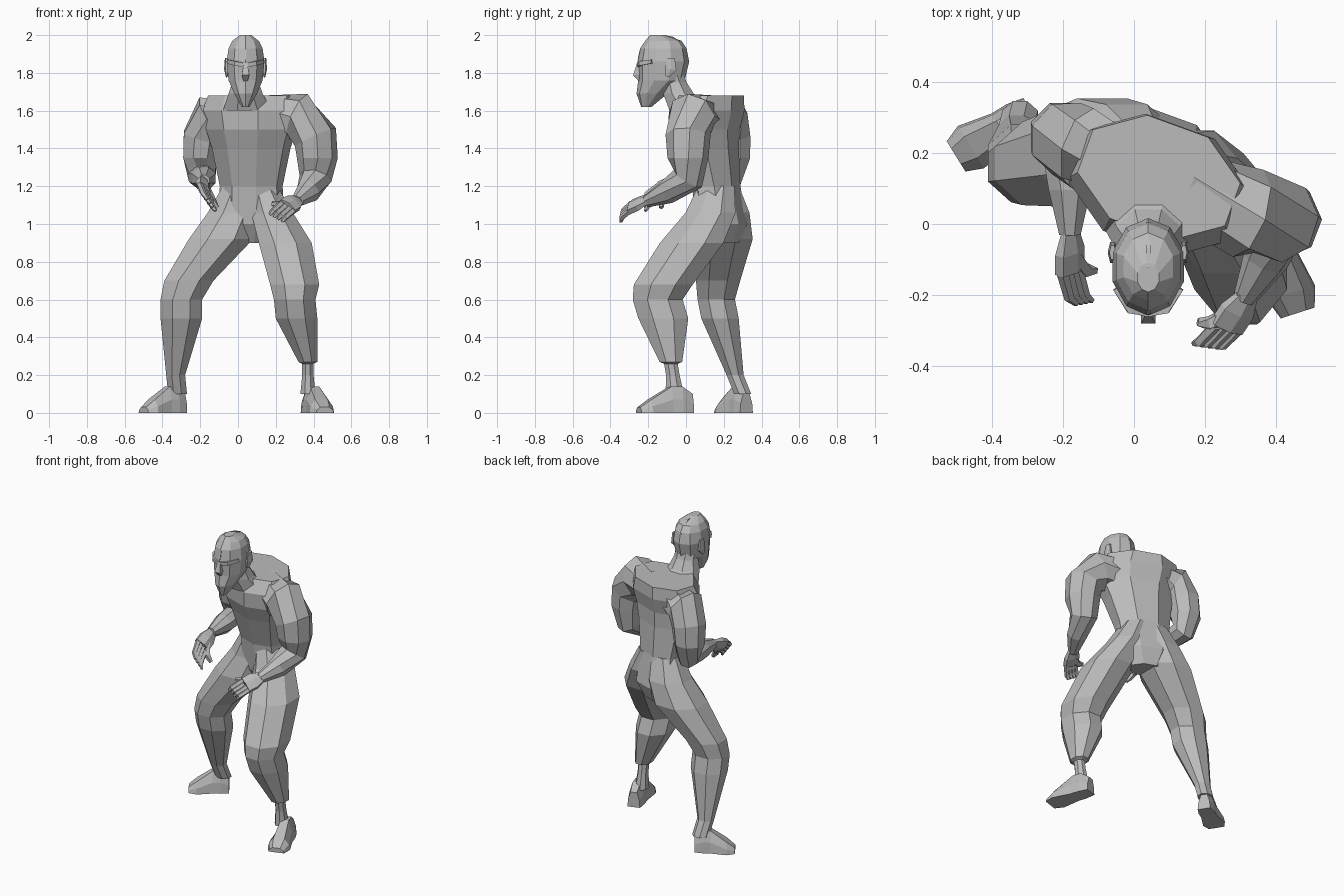
import bpy
import bmesh
from math import cos, sin, pi, radians
from mathutils import Vector, Matrix

cube = bpy.data.objects.get("Cube")
if cube:
    bpy.data.objects.remove(cube, do_unlink=True)

grey = bpy.data.materials.new("plain grey")
grey.use_nodes = True
grey.diffuse_color = (.5, .5, .5, 1)
shader = grey.node_tree.nodes["Principled BSDF"]
shader.inputs["Base Color"].default_value = grey.diffuse_color

X_AXIS, Y_AXIS, Z_AXIS = Matrix.Identity(3)


def skin(name, rings):
    """Bridge a list of point rings into a closed flat-shaded mesh."""
    bm = bmesh.new()
    loops = [[bm.verts.new(point) for point in ring] for ring in rings]
    for low, high in zip(loops, loops[1:]):
        for i in range(len(low)):
            bm.faces.new((low[i - 1], low[i], high[i], high[i - 1]))
    bm.faces.new(loops[0])
    bm.faces.new(loops[-1])
    bmesh.ops.recalc_face_normals(bm, faces=bm.faces)
    mesh = bpy.data.meshes.new(name)
    bm.to_mesh(mesh)
    bm.free()
    mesh.materials.append(grey)
    part = bpy.data.objects.new(name, mesh)
    bpy.context.collection.objects.link(part)


def oval(centre, across, along, half_width, half_depth, sides):
    """Polygon whose flats touch the given half sizes."""
    grow = 1 / cos(pi / sides)
    angles = [2 * pi * (i + .5) / sides for i in range(sides)]
    return [Vector(centre) + grow * (across * half_width * cos(angle)
                                     + along * half_depth * sin(angle))
            for angle in angles]


def stack(name, levels, depth, sides=8, yaw=0):
    """Level sections given as x, y, z and half width; depth is a ratio."""
    turn = Matrix.Rotation(radians(yaw), 3, 'Z')
    skin(name, [oval((x, y, z), turn @ X_AXIS, turn @ Y_AXIS, size, size * depth, sides)
                for x, y, z, size in levels])


def limb(name, path, sides=8, flat=1, side=X_AXIS):
    """Sections square to a path of x, y, z and radius."""
    points = [Vector(step[:3]) for step in path]
    rings = []
    for i, step in enumerate(path):
        before = points[max(i - 1, 0)]
        after = points[min(i + 1, len(points) - 1)]
        normal = (after - before).normalized()
        along = normal.cross(side).normalized()
        across = along.cross(normal)
        rings.append(oval(points[i], across, along, step[3], step[3] * flat, sides))
    skin(name, rings)


# Torso: twisted to its left and leaning forward, broad at the shoulder blades
torso = [(.2, .9, .1), (.19, 1, .17), (.16, 1.2, .16), (.12, 1.4, .2),
         (.1, 1.5, .23), (.11, 1.6, .25), (.13, 1.68, .22)]
stack("torso", [(.07, y, z, size) for y, z, size in torso], .7, yaw=-20)

# Left leg steps forward, its trouser ending above a thin ankle
stack("left_leg", [
    (.13, .16, 1.2, .08), (.18, .13, 1.06, .11), (.25, .03, .9, .14), (.3, -.12, .68, .13),
    (.3, -.15, .6, .11), (.31, -.12, .5, .11), (.37, -.08, .27, .05), (.37, -.08, .26, .03),
    (.37, -.07, .2, .03), (.37, -.06, .1, .04)], depth=1.2)

# Right leg is planted out and behind
stack("right_leg", [
    (.02, .19, 1.2, .1), (-.02, .21, 1.06, .14), (-.09, .2, .92, .17), (-.26, .17, .7, .13),
    (-.3, .16, .6, .11), (-.3, .18, .5, .11), (-.33, .26, .2, .05), (-.32, .3, .1, .05)],
    depth=.9)


# Feet: flat soles with a high instep tapering to the toes
def foot(name, heel, toe):
    heel, toe = Vector(heel), Vector(toe)
    across = (toe - heel).cross(Z_AXIS).normalized()
    outline = ((-1, 0), (1, 0), (.9, .5), (.5, 1), (-.5, 1), (-.9, .5))
    sections = ((0, .04, .1), (.2, .05, .14), (.4, .05, .14), (.8, .07, .07), (1, .05, .03))
    skin(name, [[heel.lerp(toe, t) + across * width * u + Z_AXIS * height * v
                 for u, v in outline] for t, width, height in sections])


foot("left_foot", heel=(.37, .03, 0), toe=(.46, -.25, 0))
foot("right_foot", heel=(-.29, .32, 0), toe=(-.5, .19, 0))

# Arms: shoulder, upper arm, elbow, forearm and wrist
limb("left_arm", [
    (.15, .1, 1.58, .1), (.32, .03, 1.57, .12), (.41, .01, 1.46, .11), (.42, .01, 1.35, .1),
    (.41, .01, 1.24, .08), (.37, -.1, 1.17, .06), (.31, -.21, 1.12, .03)],
    side=Vector((.9, .4, 0)))
limb("right_arm", [
    (0, .18, 1.58, .09), (-.14, .21, 1.57, .11), (-.19, .24, 1.46, .1), (-.2, .25, 1.35, .09),
    (-.19, .24, 1.25, .07), (-.18, .1, 1.24, .06), (-.18, -.03, 1.23, .03)])


# Hands: a flat palm, four curled fingers and a thumb
def hand(side, wrist, knuckle, tip, spread):
    wrist, knuckle, tip = Vector(wrist), Vector(knuckle), Vector(tip)
    spread = Vector(spread).normalized()
    middle = wrist.lerp(knuckle, .5)
    limb(side + "_palm", [(*wrist, .03), (*middle, .05), (*knuckle, .05)],
         sides=6, flat=.5, side=spread)

    def digit(name, base, bend, end, size):
        limb(side + name, [(*base, size), (*bend, size * .9), (*end, size * .5)],
             sides=5, side=spread)

    bend = knuckle.lerp(tip, .5) + (knuckle - wrist) / 4
    for i in range(4):
        shift = spread * (i - 1.5) / 40
        digit(f"_finger_{i + 1}", knuckle + shift, bend + shift, tip + shift, .014)
    thumb_tip = wrist.lerp(tip, .6) - spread * .08
    thumb_bend = middle.lerp(thumb_tip, .6) + (knuckle - wrist) / 5
    digit("_thumb", middle, thumb_bend, thumb_tip, .02)


hand("left", wrist=(.32, -.2, 1.13), knuckle=(.26, -.29, 1.09), tip=(.2, -.34, 1.03),
     spread=(.7, -.1, -.4))
hand("right", wrist=(-.18, -.02, 1.23), knuckle=(-.18, -.13, 1.18), tip=(-.14, -.22, 1.1),
     spread=(-.5, -.1, .7))

# Neck and head, a little to the model's left
MIDDLE = .04
stack("neck", [(.05, .03, 1.6, .13), (MIDDLE, -.04, 1.69, .09), (MIDDLE, -.06, 1.75, .07),
               (MIDDLE, -.09, 1.84, .07)], depth=.9)
skull = [(-.21, 1.62, .02), (-.18, 1.69, .06), (-.13, 1.76, .09), (-.12, 1.86, .1),
         (-.12, 1.93, .09), (-.12, 1.97, .07), (-.15, 2, .03)]
stack("head", [(MIDDLE, y, z, size) for y, z, size in skull], depth=1.3, sides=10)

# Nose, lips, brows and ears
limb("nose", [(MIDDLE, -.25, 1.85, .01), (MIDDLE, -.26, 1.79, .02), (MIDDLE, -.24, 1.76, .01)],
     sides=4)
limb("lips", [(MIDDLE - .03, -.23, 1.73, .01), (MIDDLE, -.24, 1.73, .01),
              (MIDDLE + .03, -.23, 1.73, .01)], sides=4, side=Z_AXIS)
for side, sign in (("left", 1), ("right", -1)):
    limb(side + "_brow", [(MIDDLE, -.25, 1.84, .01), (MIDDLE + sign * .05, -.24, 1.85, .012),
                          (MIDDLE + sign * .09, -.18, 1.86, .01)], sides=4, side=Z_AXIS)
    ear = MIDDLE + sign * .1
    limb(side + "_ear", [(ear, -.1, 1.78, .01), (ear, -.08, 1.82, .03),
                         (ear, -.08, 1.88, .02)], sides=6, flat=.4, side=Y_AXIS)

# Ridge arching over the crown from brow to nape
arch = [pi * i / 8 for i in range(8)]
limb("crown_ridge", [(MIDDLE, -.12 - .13 * cos(angle), 1.87 + .125 * sin(angle), .006)
                     for angle in arch], sides=4)
